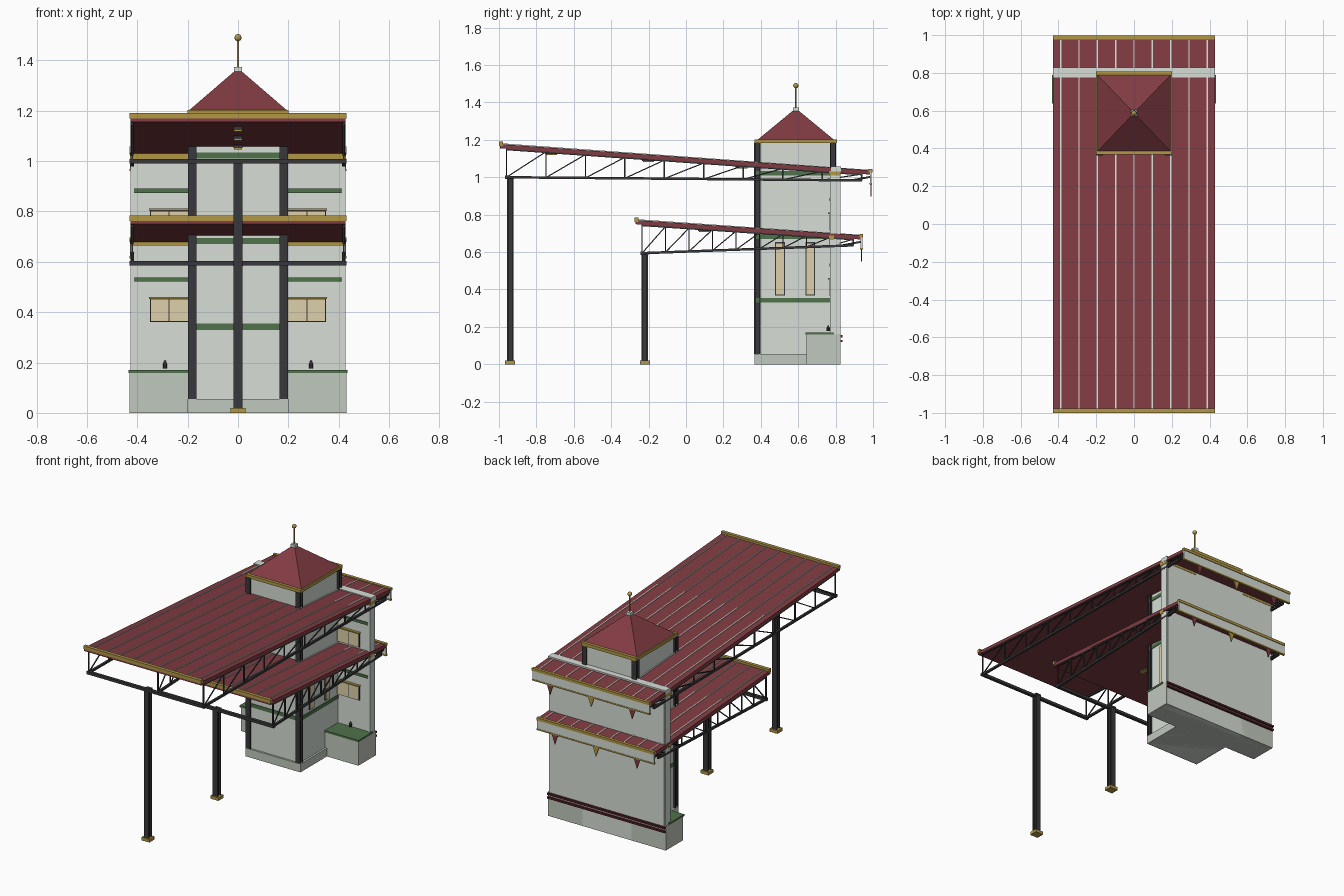
import bpy, bmesh, math
from mathutils import Vector

if "Cube" in bpy.data.objects:
    bpy.data.objects.remove(bpy.data.objects["Cube"])

COL = dict(roof=(.22, .045, .055), wall=(.68, .73, .68), plinth=(.53, .58, .51), gold=(.44, .31, .06),
           green=(.08, .17, .07), steel=(.04, .04, .043), cream=(.73, .63, .40), maroon=(.09, .015, .02))
MATS = {}
for k, c in COL.items():
    MATS[k] = bpy.data.materials.new(k)
    MATS[k].diffuse_color = (*c, 1)


def paint(name, mat):
    o = bpy.context.object
    o.name = name
    o.data.materials.append(MATS[mat])
    return o


def box(name, mat, x, y, z):
    """Box from (min, max) ranges."""
    bpy.ops.mesh.primitive_cube_add(size=1, location=[(a + b) / 2 for a, b in (x, y, z)])
    o = paint(name, mat)
    o.scale = [b - a for a, b in (x, y, z)]
    return o


def pair(name, mat, x, y, z):
    """Box and its mirror image across x = 0."""
    box(name + "_right", mat, x, y, z)
    box(name + "_left", mat, (-x[1], -x[0]), y, z)


def bar(name, mat, p, q, w, h):
    """Bar from p to q, w wide and h deep."""
    p, q = Vector(p), Vector(q)
    bpy.ops.mesh.primitive_cube_add(size=1, location=(p + q) / 2)
    o = paint(name, mat)
    d = q - p
    o.rotation_euler = (math.atan2(d.z, d.y), 0, 0)
    o.scale = (w, d.length, h)
    return o


def i_column(name, x, y, z0, z1, s):
    """Steel column of I section."""
    h, t = s / 2, s * .22
    box(name + "_web", 'steel', (x - t, x + t), (y - h, y + h), (z0, z1))
    for i in (-1, 1):
        a = y + i * (h - t / 2)
        box(name + "_flange", 'steel', (x - h, x + h), (a - t / 2, a + t / 2), (z0, z1))


def canopy(n, y0, z0, y1, z1, ty0, ty1, tz0, tz1, col_y, lights):
    """Sloping roof with seams, edge trusses, column, rear fascia and pennants."""
    top = lambda y: z0 + (z1 - z0) * (y - y0) / (y1 - y0)
    bot = lambda y: tz0 + (tz1 - tz0) * (y - ty0) / (ty1 - ty0)
    bar(n + "_roof", 'roof', (0, y0 + .005, z0 - .012), (0, y1 - .005, z1 - .012), .855, .022)
    for i in range(-4, 5):
        x = i * .097
        bar(n + "_roof_seam", 'wall', (x, y0 + .02, z0 - .001), (x, y1 - .02, z1 - .001), .007, .008)
    box(n + "_front_trim", 'gold', (-.43, .43), (y0, y0 + .022), (z0 - .01, z0 + .012))
    box(n + "_rear_trim", 'gold', (-.43, .43), (y1 - .018, y1 + .002), (z1 - .012, z1 + .006))
    # edge trusses
    bays = 9
    ys = [ty0 + (ty1 - ty0) * i / bays for i in range(bays + 1)]
    for x in (-.42, .42):
        bar(n + "_bottom_chord", 'steel', (x, ty0, tz0), (x, ty1, tz1), .014, .013)
        bar(n + "_top_chord", 'steel', (x, ty0, top(ty0) - .026), (x, ty1, top(ty1) - .026), .012, .01)
        for i, y in enumerate(ys):
            bar(n + "_truss_post", 'steel', (x, y, bot(y)), (x, y, top(y) - .022), .007, .007)
            if i < bays:
                e = ys[i + 1]
                bar(n + "_truss_diagonal", 'steel', (x, y, bot(y)), (x, e, top(e) - .024), .006, .006)
    # front support
    box(n + "_cross_beam", 'steel', (-.43, .43), (ty0 - .008, ty0 + .012), (tz0 - .009, tz0 + .009))
    bar(n + "_saddle", 'steel', (0, ty0, tz0 - .004), (0, col_y + .02, tz0 - .004), .04, .012)
    i_column(n + "_column", 0, col_y, .018, tz0, .036)
    box(n + "_column_foot", 'gold', (-.029, .029), (col_y - .027, col_y + .027), (0, .02))
    # rear fascia
    f = y1 - .006
    box(n + "_fascia", 'wall', (-.428, .428), (f - .006, f + .004), (z1 - .072, z1 - .01))
    box(n + "_fascia_lower_trim", 'gold', (-.43, .43), (f - .008, f + .006), (z1 - .077, z1 - .068))
    for x in (-.41, .41):
        bar(n + "_rear_bracket", 'steel', (x, ty1 - .06, tz1), (x, f, top(f) - .035), .01, .01)
    for x, m in ((-.3, 'roof'), (0, 'gold'), (.3, 'roof')):
        bm = bmesh.new()
        zt = z1 - .074
        face = bm.faces.new([bm.verts.new(v) for v in
                             ((x - .023, f - .003, zt), (x + .023, f - .003, zt), (x, f - .003, zt - .066))])
        ext = bmesh.ops.extrude_face_region(bm, geom=[face])
        bmesh.ops.translate(bm, vec=(0, .006, 0), verts=[v for v in ext['geom'] if isinstance(v, bmesh.types.BMVert)])
        bmesh.ops.recalc_face_normals(bm, faces=bm.faces)
        me = bpy.data.meshes.new("pennant")
        bm.to_mesh(me)
        bm.free()
        me.materials.append(MATS[m])
        bpy.context.collection.objects.link(bpy.data.objects.new(n + "_pennant", me))
    # ceiling lights
    for y in lights:
        z = top(y) - .022
        box(n + "_light_housing", 'steel', (-.018, .018), (y - .035, y + .035), (z - .012, z))
        box(n + "_light_lens", 'gold', (-.015, .015), (y - .03, y + .03), (z - .018, z - .011))


canopy("upper", -1, 1.178, .995, 1.037, -.96, .94, 1.0, .983, -.94, (-.72, -.2, .3))
canopy("lower", -.275, .772, .945, .69, -.235, .895, .594, .636, -.22, (.1,))

# tower
box("tower_body", 'wall', (-.187, .187), (.378, .79), (0, 1.185))
box("tower_plinth", 'plinth', (-.2, .2), (.366, .79), (0, .055))
for x in (-.182, .182):
    i_column("tower_front_post", x, .38, .055, 1.185, .034)
    i_column("tower_rear_post", x, .786, 1.0, 1.185, .034)
for z in (.342, .682, 1.022):
    box("tower_band", 'green', (-.191, .191), (.374, .775), (z - .012, z + .012))

# tower side windows
for y in (.502, .664):
    pair("tower_window_frame", 'steel', (.18, .191), (y - .026, y + .026), (.367, .653))
    pair("tower_window_pane", 'cream', (.18, .193), (y - .021, y + .021), (.373, .647))

# tower roof and finial
box("tower_eave", 'gold', (-.2, .2), (.367, .808), (1.182, 1.203))
bpy.ops.mesh.primitive_cone_add(vertices=4, radius1=math.sqrt(2) * .5, radius2=.02, depth=1,
                                location=(0, .587, 1.282), rotation=(0, 0, math.pi / 4))
bpy.ops.object.transform_apply(location=False, rotation=True, scale=False)
paint("tower_roof", 'roof').scale = (.392, .41, .164)
box("finial_block", 'wall', (-.016, .016), (.571, .603), (1.352, 1.374))
bpy.ops.mesh.primitive_cylinder_add(vertices=12, radius=.004, depth=.12, location=(0, .587, 1.43))
paint("finial_rod", 'gold')
bpy.ops.mesh.primitive_uv_sphere_add(segments=16, ring_count=10, radius=.014, location=(0, .587, 1.49))
paint("finial_ball", 'gold')
bpy.ops.object.shade_smooth_by_angle()

# rear wall
box("rear_wall", 'wall', (-.418, .418), (.775, .825), (0, 1.04))
box("rear_wall_cap", 'wall', (-.43, .43), (.776, .829), (1.03, 1.057))
pair("rear_wall_pilaster", 'wall', (.41, .426), (.77, .822), (.16, 1.03))
for z in (1.021, .676):
    pair("wall_beam", 'gold', (.187, .429), (.764, .827 if z > 1 else .79), (z - .012, z + .013))
for z in (.53, .882):
    pair("wall_band", 'green', (.187, .413), (.767, .78), (z - .008, z + .008))

# front-facing wall windows with two panes
for z in (.36, .71):
    pair("wall_window_frame", 'steel', (.187, .35), (.769, .78), (z, z + .095))
    pair("wall_window_inner_pane", 'cream', (.19, .271), (.766, .78), (z + .005, z + .09))
    pair("wall_window_outer_pane", 'cream', (.275, .345), (.766, .78), (z + .005, z + .09))
    pair("wall_window_cap", 'gold', (.187, .354), (.758, .78), (z + .093, z + .101))

# planters with green tops and small lamps
pair("planter", 'plinth', (.18, .43), (.643, .825), (0, .16))
pair("planter_top", 'green', (.18, .434), (.638, .79), (.158, .17))
for x in (-.29, .29):
    bpy.ops.mesh.primitive_cylinder_add(vertices=10, radius=.009, depth=.02, location=(x, .76, .187))
    paint("lamp_body", 'steel')
    bpy.ops.mesh.primitive_cone_add(vertices=10, radius1=.007, radius2=.003, depth=.012, location=(x, .76, .202))
    paint("lamp_cap", 'steel')

# rear guard rails
for z in (.125, .15):
    box("rear_rail", 'maroon', (-.43, .43), (.824, .838), (z - .006, z + .006))

for m in bpy.data.materials:
    if m.users and not m.is_grease_pencil:
        m.use_nodes = True
        m.node_tree.nodes["Principled BSDF"].inputs["Base Color"].default_value = m.diffuse_color
